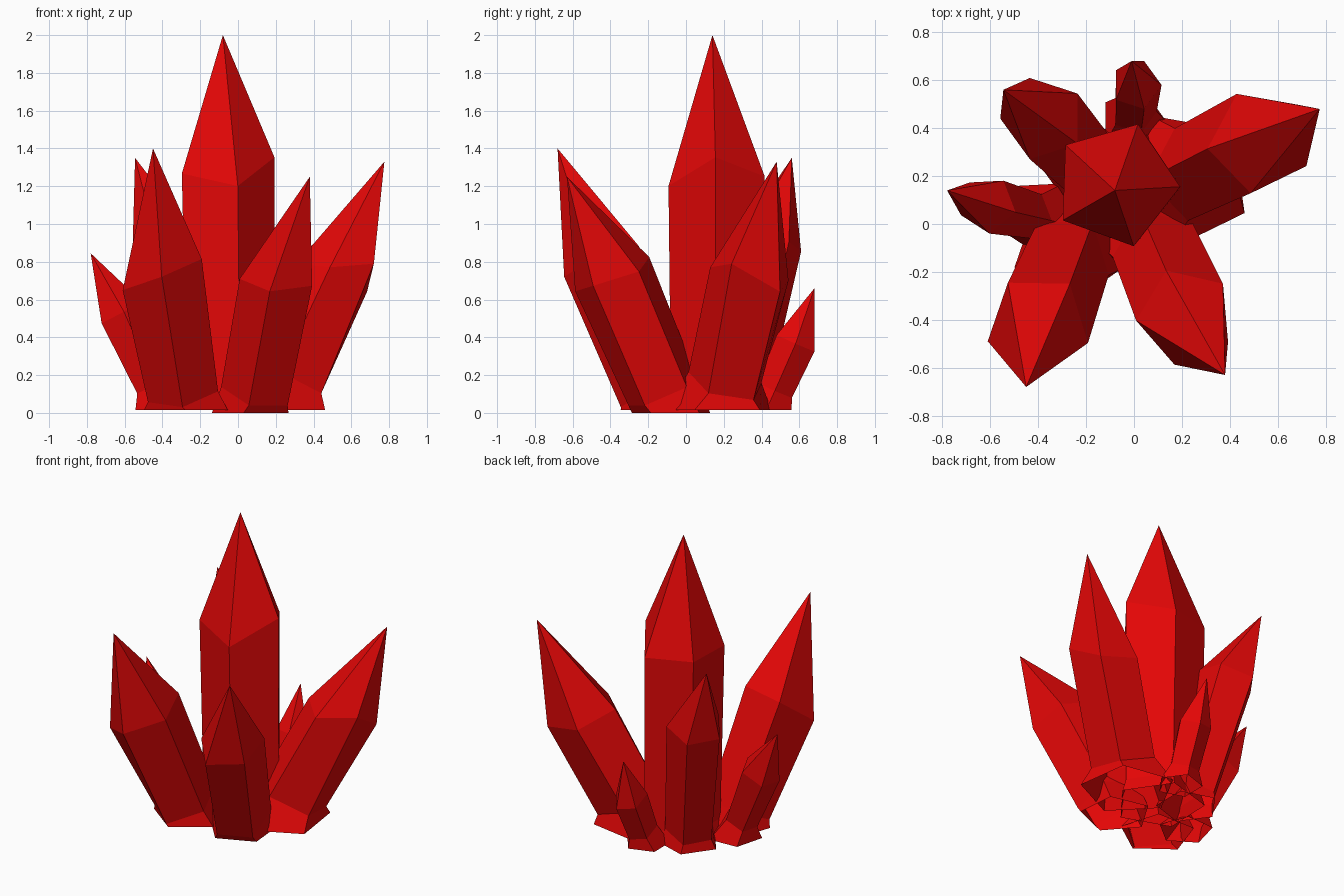
import bpy, bmesh
from math import cos, sin, radians
from mathutils import Vector

if "Cube" in bpy.data.objects:
    bpy.data.objects.remove(bpy.data.objects["Cube"])

red = bpy.data.materials.new("crystal_red")
red.diffuse_color = (0.77, 0.002, 0.002, 1)
red.use_nodes = True
red.node_tree.nodes["Principled BSDF"].inputs["Base Color"].default_value = red.diffuse_color


def crystal(name, waist, shoulder, tip, r_waist, r_shoulder, phase,
            floor=0.015, flare=1.25, uneven=(0, 0, 0, 0, 0)):
    """Five-sided leaning crystal, open below: flared foot, waist, shoulder, tip."""
    waist, shoulder, tip = Vector(waist), Vector(shoulder), Vector(tip)
    axis = (shoulder - waist).normalized()
    bm = bmesh.new()

    def ring(center, r, tilted=True, lift=(0, 0, 0, 0, 0)):
        verts = []
        for i in range(5):
            a = radians(phase + 72 * i)
            x, y = r * cos(a), r * sin(a)
            # tilt the ring so it lies square to the crystal's axis
            z = -(axis.x * x + axis.y * y) / axis.z if tilted else 0
            verts.append(bm.verts.new(center + Vector((x, y, z + lift[i]))))
        return verts

    foot = waist - axis * ((waist.z - floor) / axis.z)
    rings = [ring(foot, r_waist * flare, False),
             ring(waist, r_waist), ring(shoulder, r_shoulder, True, uneven)]
    point = bm.verts.new(tip)
    for i in range(5):
        j = (i + 1) % 5
        for lo, hi in zip(rings, rings[1:]):
            bm.faces.new((lo[i], lo[j], hi[j], hi[i]))
        bm.faces.new((rings[2][i], rings[2][j], point))
    mesh = bpy.data.meshes.new(name)
    bm.to_mesh(mesh)
    bm.free()
    mesh.materials.append(red)
    obj = bpy.data.objects.new(name, mesh)
    bpy.context.collection.objects.link(obj)


# Tall centre crystal
crystal("centre_crystal", (-0.06, 0.165, 0.10), (-0.075, 0.165, 1.27),
        (-0.08, 0.14, 2.0), 0.255, 0.268, -2, 0.015, 1.1,
        uneven=(0.08, -0.02, 0, 0, -0.07))
# Four large leaning crystals
crystal("front_left_crystal", (-0.29, -0.15, 0.11), (-0.40, -0.425, 0.79),
        (-0.45, -0.68, 1.40), 0.195, 0.22, 53, 0.015, 1.2,
        uneven=(0, 0, -0.08, 0.02, 0.02))
crystal("front_right_crystal", (0.10, -0.12, 0.11), (0.215, -0.385, 0.74),
        (0.38, -0.63, 1.25), 0.19, 0.207, 41, 0.0, 1.15,
        uneven=(-0.02, -0.01, -0.06, -0.02, 0.01))
crystal("back_right_crystal", (0.26, 0.215, 0.16), (0.525, 0.345, 0.79),
        (0.775, 0.48, 1.33), 0.205, 0.22, 44, 0.015, 1.45,
        uneven=(-0.05, -0.09, -0.10, -0.08, 0.06))
crystal("back_left_crystal", (-0.23, 0.28, 0.11), (-0.38, 0.44, 0.90),
        (-0.545, 0.56, 1.35), 0.155, 0.178, 36)
# Two small side crystals
crystal("small_left_crystal", (-0.44, 0.04, 0.14), (-0.61, 0.08, 0.52),
        (-0.78, 0.14, 0.845), 0.10, 0.12, 57, 0.015, 1.7)
crystal("small_back_crystal", (0.0, 0.47, 0.12), (0.01, 0.58, 0.37),
        (-0.01, 0.68, 0.66), 0.095, 0.105, 0, 0.015, 1.5)
